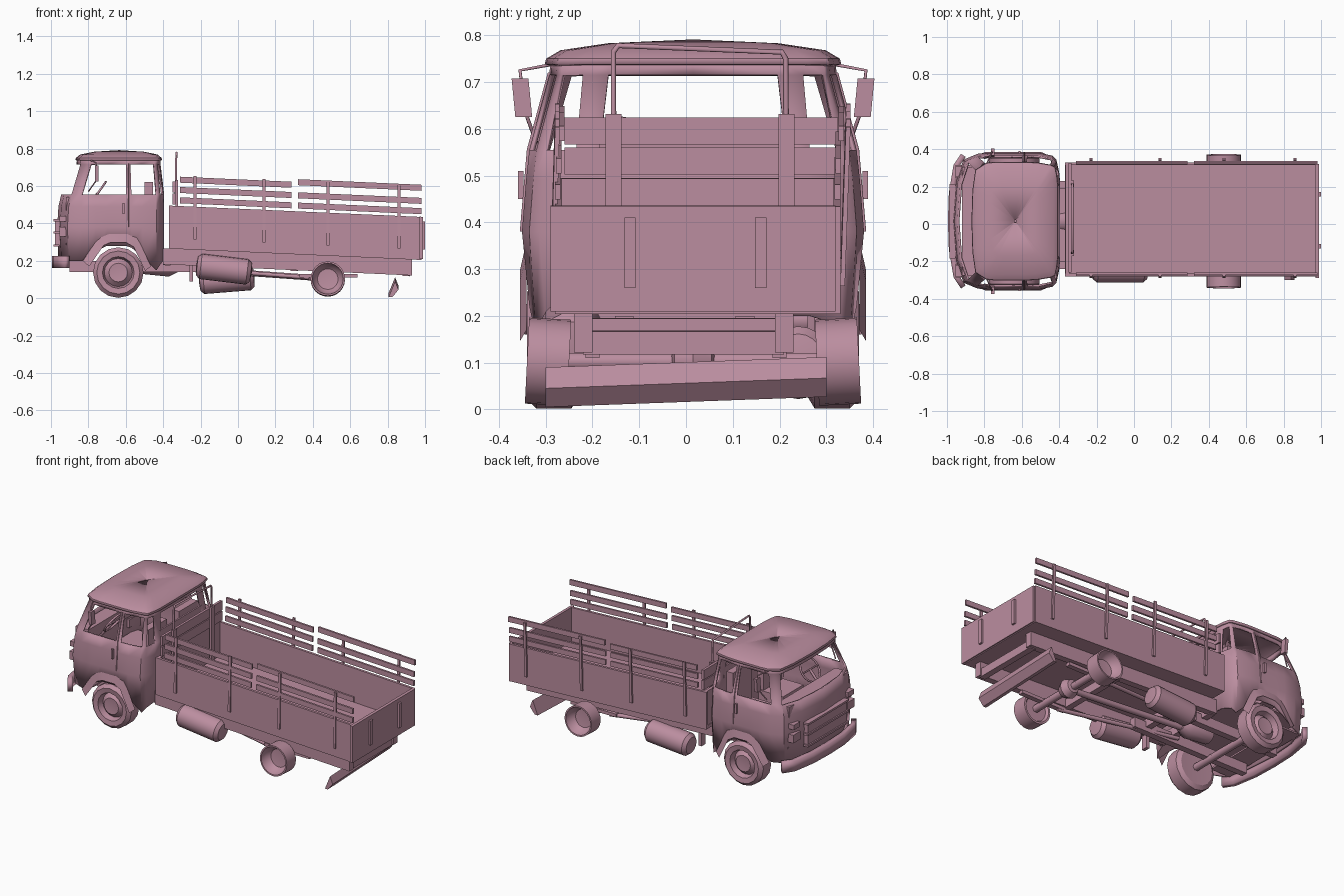
import bpy, bmesh, math
from mathutils import Matrix, Vector

cube = bpy.data.objects.get("Cube")
if cube:
    bpy.data.objects.remove(cube)

paint = bpy.data.materials.new("dusty_mauve")
paint.use_nodes = True
COLOUR = (0.50, 0.27, 0.35, 1)
paint.diffuse_color = COLOUR
paint.node_tree.nodes["Principled BSDF"].inputs["Base Color"].default_value = COLOUR

parts = []


def add(name, data):
    obj = bpy.data.objects.new(name, data)
    data.materials.append(paint)
    bpy.context.scene.collection.objects.link(obj)
    parts.append(obj)
    return obj


def mesh(name, verts, faces):
    data = bpy.data.meshes.new(name)
    data.from_pydata(verts, [], faces)
    return add(name, data)


def slope(x):
    """The load bed sinks gently towards the tail."""
    return -0.045 * (x + 0.37)


def box(name, x, y, z, sloped=False, lean=0):
    """Box from three ranges; lean shifts the top sideways."""
    verts = [(a, b + lean * k, c + (slope(a) if sloped else 0))
             for a in x for b in y for k, c in enumerate(z)]
    faces = [(0, 1, 3, 2), (4, 6, 7, 5), (0, 4, 5, 1),
             (2, 3, 7, 6), (0, 2, 6, 4), (1, 5, 7, 3)]
    return mesh(name, verts, faces)


def tube(name, points, radius, closed=False):
    data = bpy.data.curves.new(name, "CURVE")
    data.dimensions = "3D"
    data.bevel_depth = radius
    data.bevel_resolution = 1
    data.use_fill_caps = True
    line = data.splines.new("POLY")
    line.points.add(len(points) - 1)
    line.use_cyclic_u = closed
    for p, co in zip(line.points, points):
        p.co = (*co, 1)
    return add(name, data)


def lathe(name, profile, place, axis, steps=20):
    """Spin (radius, height) pairs about an axis through place."""
    bm = bmesh.new()
    ring = [bm.verts.new((r, 0, h)) for r, h in profile]
    edges = [bm.edges.new(pair) for pair in zip(ring, ring[1:])]
    bmesh.ops.spin(bm, geom=ring + edges, cent=(0, 0, 0), axis=(0, 0, 1),
                   angle=math.tau, steps=steps)
    bmesh.ops.remove_doubles(bm, verts=bm.verts, dist=0.0005)
    bmesh.ops.recalc_face_normals(bm, faces=bm.faces)
    turn = Vector((0, 0, 1)).rotation_difference(Vector(axis)).to_matrix().to_4x4()
    bm.transform(Matrix.Translation(place) @ turn)
    data = bpy.data.meshes.new(name)
    bm.to_mesh(data)
    bm.free()
    return add(name, data)


# Cab: half plan from nose to back, as belt x, y, window-top x, y, lower edge
MID = 0.015
PLAN = [(-.945, 0, -.86, 0, .2), (-.93, .2, -.855, .16, .2),
        (-.89, .315, -.84, .265, .2), (-.835, .345, -.785, .3, .2),
        (-.76, .35, -.74, .305, .25), (-.7, .35, -.69, .305, .28),
        (-.6, .35, -.6, .305, .28), (-.57, .35, -.575, .305, .27),
        (-.51, .35, -.52, .302, .22), (-.435, .335, -.45, .29, .15),
        (-.415, .315, -.43, .28, .18), (-.4, .25, -.42, .235, .2),
        (-.395, .2, -.415, .18, .2), (-.395, 0, -.415, 0, .2)]
WINDOWS = {0, 1, 3, 4, 5, 7, 8, 10, 12}


def cab_half(name, rows, skip=()):
    n = len(PLAN)
    faces = [(r * n + i, r * n + n + i, r * n + n + i + 1, r * n + i + 1)
             for r in range(len(rows) - 1) for i in range(n - 1)
             if (r, i) not in skip]
    obj = mesh(name, [v for row in rows for v in row], faces)
    obj.location.y = MID
    mirror = obj.modifiers.new("mirror", "MIRROR")
    mirror.use_axis = (False, True, False)
    mirror.use_clip = True
    shell = obj.modifiers.new("thickness", "SOLIDIFY")
    shell.thickness = 0.012
    return obj


def lower_row(nose, wide, z=None):
    return [(x - (nose if x < -.85 else 0), y * wide, z or low)
            for x, y, _, _, low in PLAN]


def upper_row(t, z):
    return [(a + (c - a) * t, b + (d - b) * t, z) for a, b, c, d, _ in PLAN]


def roof_row(scale, z):
    return [(-.635 + (c + .635) * scale, d * scale, z) for _, _, c, d, _ in PLAN]


body_rows = [lower_row(.015, 1.0), lower_row(.022, 1.045, .38),
             lower_row(.015, 1.02, .49), upper_row(0, .555),
             upper_row(.95, .715), upper_row(1, .745)]
cab_half("cab_body", body_rows, {(3, i) for i in WINDOWS})
cab_half("cab_roof", [roof_row(1.04, .738), roof_row(1.03, .75), roof_row(.93, .768),
                      roof_row(.6, .783), roof_row(.02, .791)])
box("rear_window_sill", (-.41, -.4), (MID - .2, MID + .2), (.55, .62))
box("cab_floor", (-.92, -.41), (MID - .3, MID + .3), (.285, .295))
box("cab_underside", (-.92, -.79), (MID - .3, MID + .3), (.2, .21))
box("dashboard", (-.92, -.83), (MID - .29, MID + .29), (.47, .54))

# Wheel arch lips, door handles and door seams
ARCH = [(-.83, .2), (-.735, .34), (-.69, .36), (-.59, .36), (-.54, .33), (-.465, .17)]
for side, label in ((1, "left"), (-1, "right")):
    outer = [(x, MID + side * .356, z) for x, z in ARCH]
    inner = [(-.64 + (x + .64) * .82, MID + side * .37, z * .8 + .01) for x, z in ARCH]
    n = len(ARCH)
    mesh(label + "_wheel_arch", outer + inner,
         [(i, i + 1, n + i + 1, n + i)[::-side] for i in range(n - 1)])
    y = MID + side * .362
    box(label + "_door_handle", (-.618, -.606), sorted((y, y + side * .012)), (.45, .51))
    tube(label + "_door_seam", [(-.588, MID + side * .367, .38), (-.588, MID + side * .352, .555),
                                (-.588, MID + side * .307, .72)], .004)
    # Mirror and its two arms
    y = MID + side * .36
    tube(label + "_mirror_arm", [(-.79, MID + side * .3, .738), (-.76, y + side * .01, .725),
                                 (-.75, y, .64), (-.8, MID + side * .335, .57)], .004)
    box(label + "_mirror", (-.765, -.745), sorted((y - side * .016, y + side * .02)),
        (.625, .708), lean=side * .008)
    # Seats and front lamps
    y = MID + side * .15
    box(label + "_seat_base", (-.64, -.47), (y - .1, y + .1), (.3, .4))
    box(label + "_seat_back", (-.5, -.455), (y - .09, y + .09), (.4, .62))
    y = MID + side * .265
    box(label + "_headlight", (-.955, -.915), (y - .035, y + .035), (.33, .38))
    box(label + "_indicator", (-.955, -.91), (y - .03, y + .03), (.41, .44))

# Steering wheel, left-hand drive
tilt = Matrix.Rotation(math.radians(-55), 4, "Y")
hub = Vector((-.75, -.14, .56))
rim = [hub + tilt @ Vector((.075 * math.cos(a), .075 * math.sin(a), 0))
       for a in (math.tau * i / 16 for i in range(16))]
tube("steering_wheel", rim, .006, True)
tube("steering_spoke", [rim[4], hub, rim[12]], .005)
tube("steering_column", [hub, (-.87, -.14, .42)], .008)

# Grille with raised bars
box("grille", (-.978, -.95), (MID - .19, MID + .19), (.28, .42))
for z in (.275, .345, .41):
    box("grille_bar", (-.986, -.955), (MID - .2, MID + .2), (z, z + .012))

# Front bumper wrapping round the corners
bumper_path = [(-.925, -.36), (-.965, -.3), (-.99, -.15), (-.995, 0),
               (-.99, .15), (-.965, .3), (-.925, .36)]
bumper = mesh("front_bumper", [(x, y + MID, z) for z in (.16, .225) for x, y in bumper_path],
              [(i, 7 + i, 8 + i, 1 + i) for i in range(6)])
bumper.modifiers.new("thickness", "SOLIDIFY").thickness = .03

# Load bed
LEFT, RIGHT = .33, -.28
box("bed_floor", (-.37, .98), (RIGHT, LEFT), (.265, .285), True)
box("bed_left_wall", (-.37, .98), (LEFT - .015, LEFT), (.265, .495), True)
box("bed_right_wall", (-.37, .98), (RIGHT, RIGHT + .015), (.265, .495), True)
box("tailgate", (.97, .988), (RIGHT - .01, LEFT - .01), (.27, .496), True)
for y in (-.12, .16):
    box("tailgate_strap", (.985, 1), (y - .012, y + .012), (.26, .41))

# Headboard planks, posts and hoop
box("headboard", (-.365, -.345), (RIGHT, LEFT), (.265, .495), True)
for z in (.502, .566):
    box("headboard_plank", (-.35, -.335), (RIGHT + .02, LEFT - .005), (z, z + .058))
for y in (-.155, .215):
    box("headboard_post", (-.335, -.32), (y - .017, y + .017), (.3, .632))
tube("headboard_hoop", [(-.335, -.155, .5), (-.33, -.155, .765), (-.33, -.145, .778),
                        (-.33, .205, .764), (-.33, .213, .75), (-.335, .215, .5)], .006)

# Side rails and stakes
for label, y, lean in (("left", LEFT, .012), ("right", RIGHT + .012, .01)):
    for z, drift in ((.51, .0), (.565, .002), (.62, .008)):
        for start, end in ((-.31, .285), (.32, .98)):
            rise = .015 if z > .6 and start > 0 else 0
            box(label + "_side_rail", (start, end), (y - .012 + drift, y + drift),
                (z + rise, z + .032 + rise), True)
    for x in (-.23, .14, .48, .86):
        out = y if label == "left" else y - .022
        box(label + "_stake", (x - .008, x + .008), (out, out + .01), (.32, .66), True, lean)

# Chassis
for y in (-.22, .21):
    box("chassis_rail", (-.4, .93), (y - .02, y + .02), (.18, .265), True)
    box("front_chassis_rail", (-.9, -.1), (y * .6 - .02, y * .6 + .02), (.14, .2))
for x in (-.38, -.2, .3, .9):
    box("cross_member", (x - .02, x + .02), (-.22, .21), (.175, .225), True)
for side in (1, -1):
    tube("chassis_brace", [(-.4, side * .1, .17), (.38, side * .2, .11)], .012)
    box("leaf_spring", (.33, .64), (side * .2 - .015, side * .2 + .015), (.11, .13))
    box("tank_hanger", (-.26, -.24), (side * .2 - .02, side * .2 + .02), (.09, .22))
tube("drive_shaft", [(-.45, MID, .17), (.46, MID, .105)], .018)
lathe("gearbox", [(0, -.1), (.05, -.1), (.065, .05), (.04, .1), (0, .1)], (-.42, MID, .18), (1, 0, 0), 12)

# Fuel tank and air tank
TANK = [(0, -.15), (.05, -.145), (.068, -.125), (.068, .125), (.05, .145), (0, .15)]
lathe("fuel_tank", TANK, (-.075, -.245, .155), (1, 0, -.12))
lathe("air_tank", TANK, (-.06, .24, .1), (1, 0, .08))

# Wheels and axles
FRONT = [(0, .035), (.05, .04), (.075, .015), (.085, .05), (.115, .055),
         (.135, .035), (.135, -.04), (.11, -.055), (0, -.05)]
REAR = [(0, -.015), (.055, -.01), (.075, .01), (.083, .045), (.092, .045),
        (.092, -.045), (.08, -.045), (.07, -.03), (0, -.03)]
for side, label in ((1, "left"), (-1, "right")):
    lathe(label + "_front_wheel", FRONT, (-.64, MID + side * .3, .137), (0, side, 0), 16)
    lathe(label + "_rear_wheel", REAR, (.48, MID + side * .31, .102), (0, side, .05), 24)
tube("front_axle", [(-.64, -.27, .135), (-.64, .3, .135)], .022)
tube("rear_axle", [(.48, -.28, .102), (.48, .31, .102)], .022)
lathe("differential", [(0, -.05), (.04, -.04), (.058, 0), (.04, .04), (0, .05)],
      (.48, MID, .105), (0, 1, 0), 12)

# Rear under-run bar, hanging a little crooked
bar = [(x + dx, y, z + tip) for y, tip in ((-.3, 0), (.3, .022))
       for x, dx, z in ((.805, 0, .005), (.84, 0, .09), (.858, 0, .045), (.825, 0, .005))]
mesh("rear_bar", bar, [(0, 1, 2, 3), (7, 6, 5, 4)] +
     [(i, i + 4, (i + 1) % 4 + 4, (i + 1) % 4) for i in range(4)])

# Smooth the rounded parts while keeping creases sharp
bpy.ops.object.select_all(action="DESELECT")
for obj in parts:
    if obj.type == "MESH":
        obj.select_set(True)
        bpy.context.view_layer.objects.active = obj
bpy.ops.object.shade_smooth_by_angle(angle=math.radians(32))
